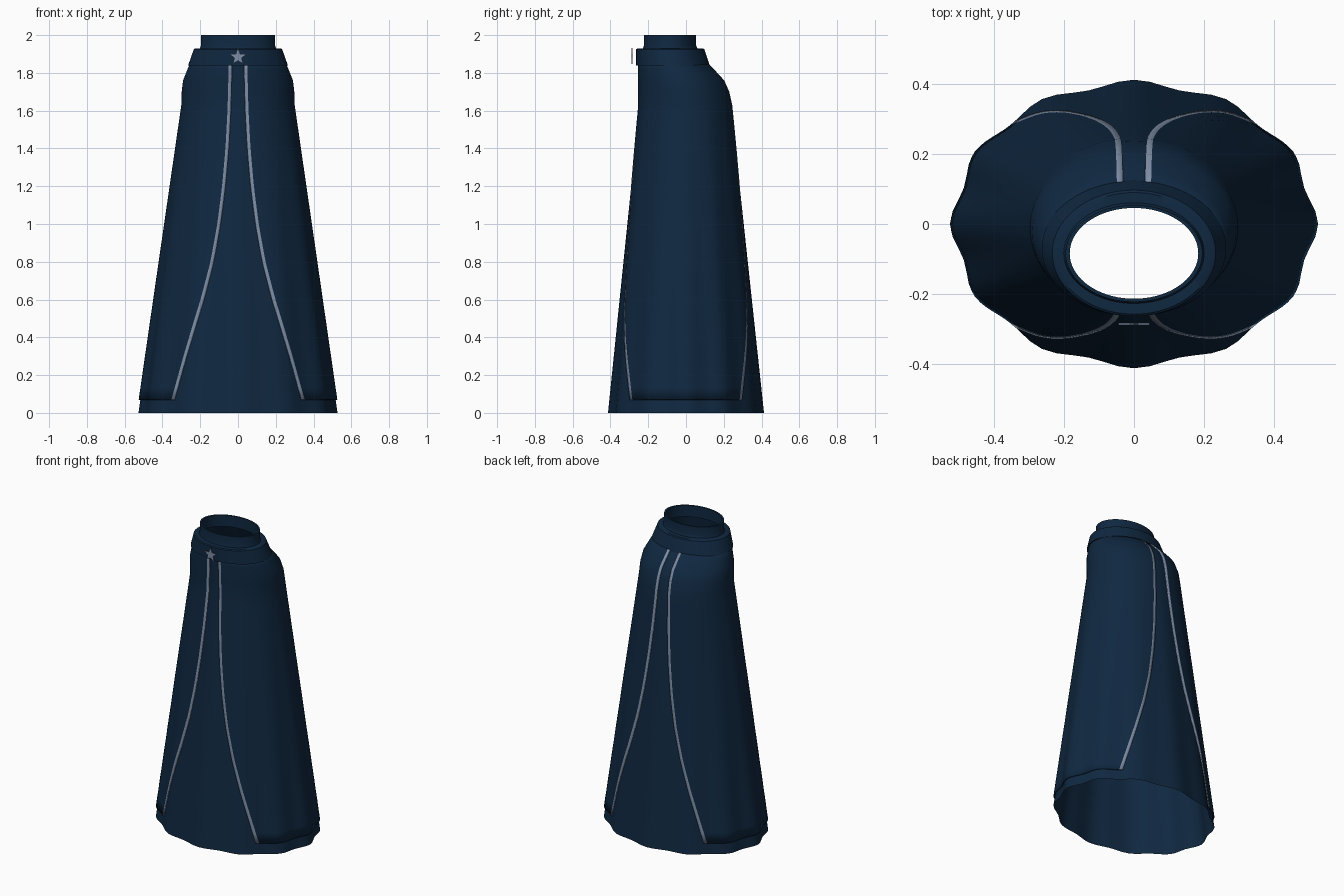
import bpy, bmesh
from math import sin, cos, pi, acos, radians

if "Cube" in bpy.data.objects:
    bpy.data.objects.remove(bpy.data.objects["Cube"], do_unlink=True)


def material(name, rgb):
    m = bpy.data.materials.new(name)
    m.use_nodes = True
    m.diffuse_color = (*rgb, 1)
    m.node_tree.nodes["Principled BSDF"].inputs["Base Color"].default_value = (*rgb, 1)
    return m


navy = material("navy cloth", (0.005, 0.021, 0.052))
silver = material("silver trim", (0.21, 0.27, 0.38))

# Body sections: height, half width, front depth, back depth
BODY = [(0, .527, -.413, .413), (1.63, .291, -.246, .238), (1.70, .289, -.246, .222),
        (1.76, .282, -.246, .195), (1.82, .258, -.246, .14), (1.86, .24, -.245, .10),
        (1.90, .215, -.238, .075), (1.94, .196, -.224, .056)]
# Half width of the cloak opening at each height
OPENING = [(.07, .345), (.2, .303), (.4, .238), (.6, .178), (.8, .128), (1.0, .092),
           (1.2, .066), (1.4, .048), (1.6, .037), (1.86, .03)]


def lookup(table, z):
    for a, b in zip(table, table[1:]):
        if z <= b[0]:
            f = (z - a[0]) / (b[0] - a[0])
            return [p + (q - p) * f for p, q in zip(a[1:], b[1:])]
    return table[-1][1:]


def section_point(sec, t, z, wave=0.0, grow=0.0):
    rx, front, back = sec
    k = 1 - wave * (1 - cos(12 * t))
    ry, cy = (back - front) / 2, (back + front) / 2
    return ((rx + grow) * k * cos(t), cy + (ry + grow) * k * sin(t), z)


def body_point(t, z, grow=0.0):
    return section_point(lookup(BODY, z), t, z, .021 * max(0, 1 - z / 1.7), grow)


def skin(name, rows, wrap=False, close=False, trim=False):
    """Join rows of points into a smooth sheet or tube."""
    bm = bmesh.new()
    grid = [[bm.verts.new(p) for p in row] for row in rows]
    if close:
        grid.append(grid[0])
    n = len(grid[0])
    last = n if wrap else n - 1
    for low, high in zip(grid, grid[1:]):
        for i in range(last):
            j = (i + 1) % n
            f = bm.faces.new((low[i], low[j], high[j], high[i]))
            f.material_index = int(trim and i in (0, last - 1))
    if close:
        bmesh.ops.recalc_face_normals(bm, faces=bm.faces)
    return finish(name, bm)


def finish(name, bm):
    me = bpy.data.meshes.new(name)
    bm.to_mesh(me)
    bm.free()
    ob = bpy.data.objects.new(name, me)
    bpy.context.collection.objects.link(ob)
    me.materials.append(navy)
    me.materials.append(silver)
    bpy.ops.object.select_all(action="DESELECT")
    ob.select_set(True)
    bpy.context.view_layer.objects.active = ob
    bpy.ops.object.shade_smooth_by_angle(angle=radians(35))
    return ob


SIDES = 72
angles = [2 * pi * i / SIDES for i in range(SIDES)]

# Gown: open wavy tube from hem to neck
heights = [1.63 * i / 8 for i in range(8)] + [r[0] for r in BODY[1:]]
skin("gown", [[body_point(t, z) for t in angles] for z in heights], wrap=True)


# Collar and neck band: closed rings with thickness
def ring(name, sections):
    skin(name, [[section_point(s[1:], t, s[0]) for t in angles] for s in sections],
         wrap=True, close=True)


ring("collar", [(1.84, .264, -.264, .125), (1.925, .234, -.264, .097),
                (1.93, .226, -.258, .09), (1.93, .19, -.222, .054), (1.84, .235, -.24, .1)])
ring("neck_band", [(1.925, .203, -.228, .06), (1.945, .196, -.223, .054), (2.0, .196, -.223, .054),
                   (2.0, .184, -.214, .046), (1.925, .184, -.214, .046)])

# Cloak halves: sheets over the gown with a trimmed edge front and back
rows = []
cloak_heights = [.07 + 1.56 * i / 24 for i in range(24)] + [r[0] for r in BODY[1:6]]
for z in cloak_heights:
    rx = lookup(BODY, z)[0]
    gap = lookup(OPENING, z)[0]
    edge = acos(gap / rx)
    inner = acos((gap + .017) / rx)
    span = [-edge] + [-inner + 2 * inner * i / 36 for i in range(37)] + [edge]
    rows.append([body_point(t, z, .009) for t in span])
for name, side in (("cloak_left", 1), ("cloak_right", -1)):
    half = [[(side * x, y, z) for x, y, z in row][::side] for row in rows]
    ob = skin(name, half, trim=True)
    mod = ob.modifiers.new("thickness", "SOLIDIFY")
    mod.thickness = .007
    mod.offset = -1

# Star clasp: thin plate in front of the collar
bm = bmesh.new()
pts = []
for i in range(10):
    r = .02 if i % 2 else .047
    a = pi / 2 + i * pi / 5
    pts.append(bm.verts.new((r * cos(a), -.289, 1.885 + r * sin(a))))
face = bm.faces.new(pts)
out = bmesh.ops.extrude_face_region(bm, geom=[face])
bmesh.ops.translate(bm, vec=(0, .006, 0),
                    verts=[v for v in out["geom"] if isinstance(v, bmesh.types.BMVert)])
bmesh.ops.recalc_face_normals(bm, faces=bm.faces)
for f in bm.faces:
    f.material_index = 1
finish("star_clasp", bm)
